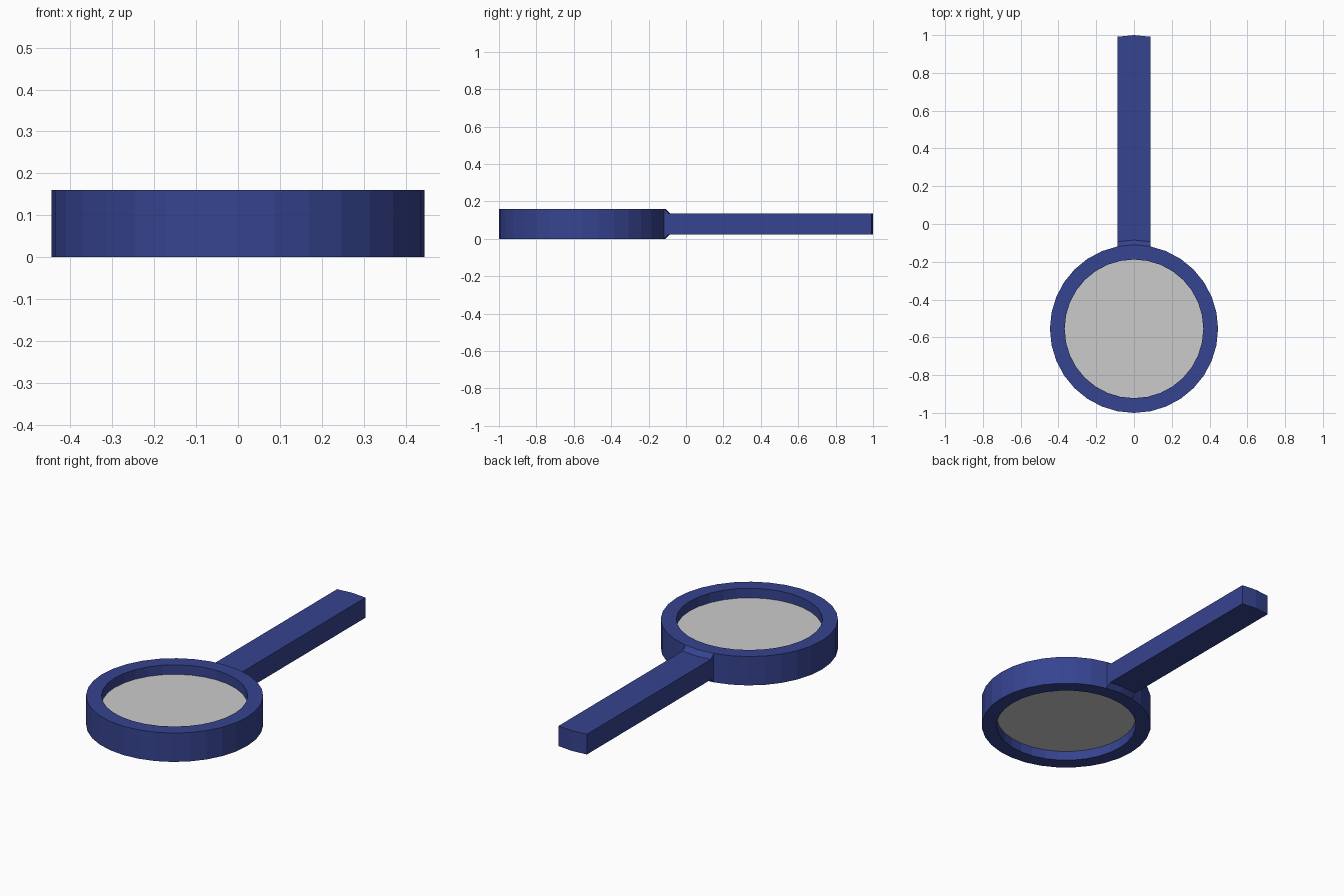
import bpy, bmesh
from math import sin, cos, pi

if "Cube" in bpy.data.objects:
    bpy.data.objects.remove(bpy.data.objects["Cube"])

SIDES, CY, R_OUT, R_IN, H = 32, -0.555, 0.445, 0.367, 0.16


def finish(bm, name, mat=None):
    bmesh.ops.recalc_face_normals(bm, faces=bm.faces)
    me = bpy.data.meshes.new(name)
    bm.to_mesh(me)
    bm.free()
    ob = bpy.data.objects.new(name, me)
    bpy.context.collection.objects.link(ob)
    if mat:
        me.materials.append(mat)
    return ob


def circle(bm, r, z):
    # first vertex points toward the handle (+y)
    return [bm.verts.new((r * sin(2 * pi * i / SIDES), CY + r * cos(2 * pi * i / SIDES), z))
            for i in range(SIDES)]


navy = bpy.data.materials.new("navy")
navy.diffuse_color = (0.037, 0.057, 0.28, 1)
navy.use_nodes = True
navy.node_tree.nodes["Principled BSDF"].inputs["Base Color"].default_value = navy.diffuse_color

# Rim: square-section ring, with the handle drawn out of its two rear faces
bm = bmesh.new()
loops = [circle(bm, r, z) for r, z in ((R_OUT, 0), (R_OUT, H), (R_IN, H), (R_IN, 0))]
rear = []
for k in range(4):
    a, b = loops[k], loops[(k + 1) % 4]
    for i in range(SIDES):
        j = (i + 1) % SIDES
        f = bm.faces.new((a[i], a[j], b[j], b[i]))
        if k == 0 and i in (0, SIDES - 1):
            rear.append(f)
bmesh.ops.recalc_face_normals(bm, faces=bm.faces)

# Handle: short bevelled collar, then the long straight grip
for dy, z_scale in ((0.025, 0.7), (1.085, 1.0)):
    ext = bmesh.ops.extrude_face_region(bm, geom=rear)["geom"]
    bmesh.ops.delete(bm, geom=rear, context='FACES')
    rear = [g for g in ext if isinstance(g, bmesh.types.BMFace)]
    for v in {v for f in rear for v in f.verts}:
        v.co.y += dy
        v.co.z = H / 2 + (v.co.z - H / 2) * z_scale
finish(bm, "rim_and_handle", navy)

# Lens: flat disc recessed on both sides of the rim
bm = bmesh.new()
lo, hi = circle(bm, R_IN, 0.053), circle(bm, R_IN, 0.107)
bm.faces.new(lo)
bm.faces.new(hi)
for i in range(SIDES):
    j = (i + 1) % SIDES
    bm.faces.new((lo[i], lo[j], hi[j], hi[i]))
finish(bm, "lens")
